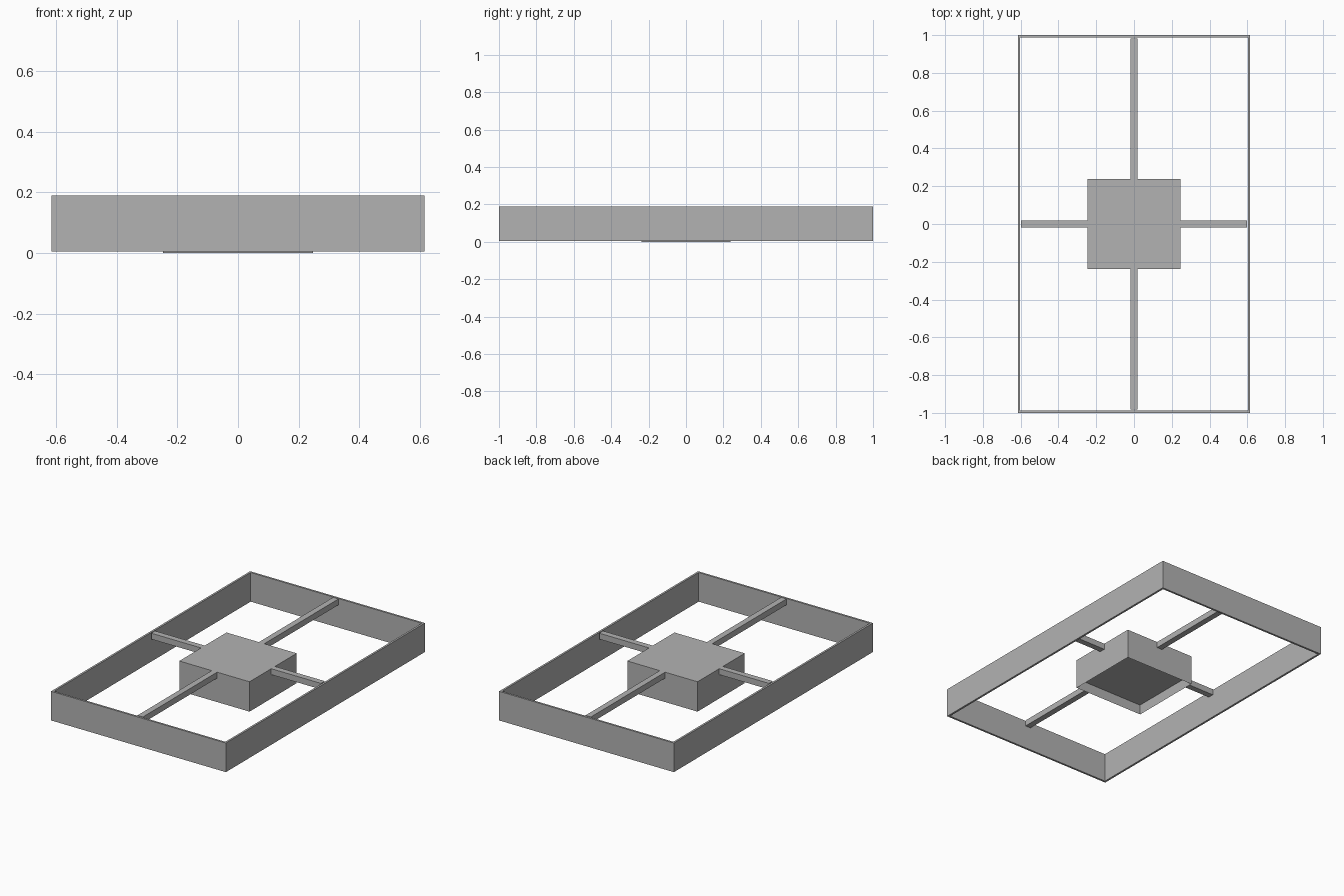
import bpy
import bmesh
from mathutils import Vector

old = bpy.data.objects.get("Cube")
if old:
    bpy.data.objects.remove(old, do_unlink=True)

# Overall dimensions
HALF_X, HALF_Y = 0.615, 1.0
TOP, FRAME_BASE = 0.19, 0.005
FRAME_WALL = 0.018
BOX_X, BOX_Y = 0.247, 0.237
BOX_WALL, RECESS = 0.012, 0.057
BAR = 0.038

# Single plain grey
grey = bpy.data.materials.new("plain grey")
grey.use_nodes = True
colour = (0.45, 0.45, 0.45, 1)
grey.diffuse_color = colour
grey.node_tree.nodes["Principled BSDF"].inputs["Base Color"].default_value = colour


def block(bm, low, high):
    """Add an axis-aligned block between two corners."""
    low, high = Vector(low), Vector(high)
    verts = bmesh.ops.create_cube(bm, size=1)["verts"]
    bmesh.ops.scale(bm, vec=high - low, verts=verts)
    bmesh.ops.translate(bm, vec=(low + high) / 2, verts=verts)


def finish(bm, name):
    bmesh.ops.recalc_face_normals(bm, faces=bm.faces)
    mesh = bpy.data.meshes.new(name)
    bm.to_mesh(mesh)
    bm.free()
    mesh.materials.append(grey)
    obj = bpy.data.objects.new(name, mesh)
    bpy.context.collection.objects.link(obj)


# Rectangular outer frame: inset both ends of a block and bridge the opening
bm = bmesh.new()
block(bm, (-HALF_X, -HALF_Y, FRAME_BASE), (HALF_X, HALF_Y, TOP))
bm.normal_update()
ends = [f for f in bm.faces if abs(f.normal.z) > 0.5]
bmesh.ops.inset_individual(bm, faces=ends, thickness=FRAME_WALL)
rims = [e for f in ends for e in f.edges]
bmesh.ops.delete(bm, geom=ends, context="FACES_ONLY")
bmesh.ops.bridge_loops(bm, edges=rims)
finish(bm, "outer_frame")

# Central box with a shallow recess underneath
bm = bmesh.new()
block(bm, (-BOX_X, -BOX_Y, 0), (BOX_X, BOX_Y, TOP))
bm.normal_update()
base = [f for f in bm.faces if f.normal.z < -0.5]
bmesh.ops.inset_individual(bm, faces=base, thickness=BOX_WALL)
bmesh.ops.translate(bm, vec=(0, 0, RECESS), verts=base[0].verts)
finish(bm, "central_box")

# Four support bars joining the box to the frame, flush with the top
h = BAR / 2
for side, label in ((-1, "right"), (1, "left")):
    a, b = sorted((side * BOX_X, side * (HALF_X - FRAME_WALL)))
    bm = bmesh.new()
    block(bm, (a, -h, TOP - BAR), (b, h, TOP))
    finish(bm, label + "_support_bar")

for side, label in ((-1, "front"), (1, "back")):
    a, b = sorted((side * BOX_Y, side * (HALF_Y - FRAME_WALL)))
    bm = bmesh.new()
    block(bm, (-h, a, TOP - BAR), (h, b, TOP))
    finish(bm, label + "_support_bar")
